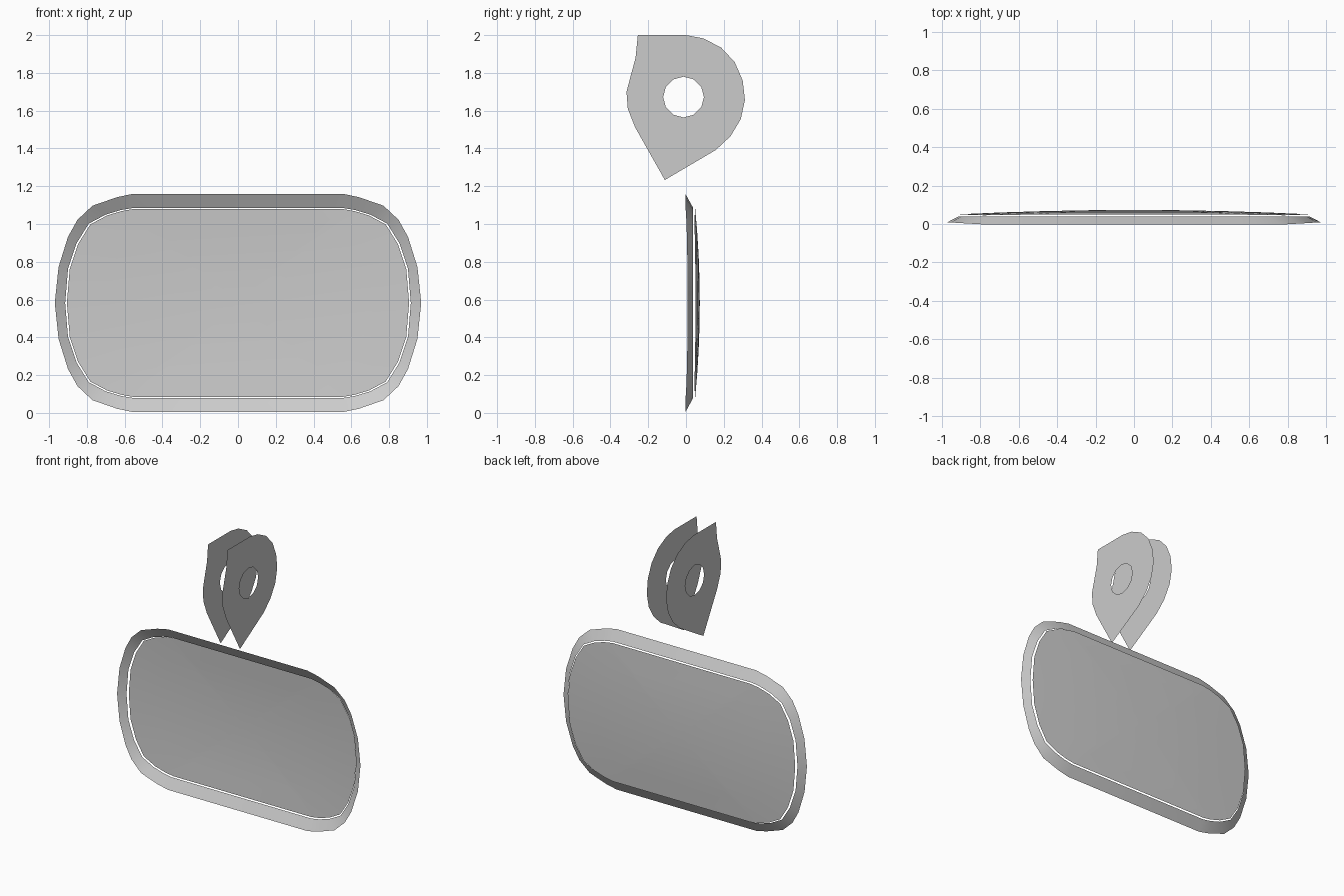
import bpy, bmesh, math

cube = bpy.data.objects.get("Cube")
if cube:
    bpy.data.objects.remove(cube)

grey = bpy.data.materials.new("light_grey")
grey.use_nodes = True
grey.diffuse_color = (0.6, 0.6, 0.6, 1)
grey.node_tree.nodes["Principled BSDF"].inputs["Base Color"].default_value = (0.6, 0.6, 0.6, 1)

MID_Z = 0.582


def finish(name, bm, smooth):
    bmesh.ops.recalc_face_normals(bm, faces=bm.faces)
    mesh = bpy.data.meshes.new(name)
    bm.to_mesh(mesh)
    bm.free()
    mesh.materials.append(grey)
    if smooth:
        mesh.shade_smooth()
    obj = bpy.data.objects.new(name, mesh)
    bpy.context.collection.objects.link(obj)
    return obj


def full_outline(quarter):
    """Mirror a quarter outline (side point first) into a closed loop."""
    upper = quarter + [(-x, z) for x, z in reversed(quarter)]
    return upper + [(x, -z) for x, z in reversed(upper[1:-1])]


def add_ring(bm, outline, depth, scale=1.0):
    return [bm.verts.new((x * scale, depth(x * scale, z * scale), MID_Z + z * scale))
            for x, z in outline]


def bridge(bm, a, b):
    for i in range(len(a)):
        j = (i + 1) % len(a)
        bm.faces.new((a[i], a[j], b[j], b[i]))


outer = full_outline([(.97, 0), (.95, .19), (.9, .35), (.85, .44), (.77, .515), (.64, .56), (.555, .578)])
inner = full_outline([(.915, 0), (.9, .18), (.855, .315), (.79, .42), (.7, .468), (.62, .492), (.555, .503)])

# Bezel: sloping rim, its front lip swept back at both ends
bm = bmesh.new()
lip = add_ring(bm, outer, lambda x, z: 0.06 * max(0, abs(x) - 0.77) - 0.003)
back = add_ring(bm, inner, lambda x, z: 0.038)
bridge(bm, lip, back)
finish("bezel", bm, True)


# Panel: shallow dish behind the rim
def dish(x, z):
    return 0.073 - 0.022 * (x / 0.9) ** 2 - 0.016 * (z / 0.5) ** 2


bm = bmesh.new()
rings = [add_ring(bm, inner, dish, s) for s in (0.99, 0.75, 0.5, 0.25)]
for a, b in zip(rings, rings[1:]):
    bridge(bm, a, b)
centre = bm.verts.new((0, dish(0, 0), MID_Z))
last = rings[-1]
for i in range(len(last)):
    bm.faces.new((last[i], last[(i + 1) % len(last)], centre))
finish("panel", bm, True)

# Bracket plates: pair of thin pointed tabs with a round hole
tab = [(-.255, 2), (0, 2), (.09, 1.983), (.185, 1.935), (.258, 1.857), (.3, 1.76),
       (.312, 1.657), (.29, 1.555), (.236, 1.465), (.158, 1.392), (-.112, 1.233),
       (-.27, 1.513), (-.308, 1.61), (-.315, 1.7), (-.293, 1.783), (-.267, 1.88)]
hole = [(-.013 + .108 * math.cos(k * math.pi / 6), 1.672 + .108 * math.sin(k * math.pi / 6))
        for k in range(12)]
for name, x in (("right_bracket_plate", -0.06), ("left_bracket_plate", 0.094)):
    bm = bmesh.new()
    edges = []
    for loop in (tab, hole):
        verts = [bm.verts.new((x, y, z)) for y, z in loop]
        edges += [bm.edges.new((verts[i - 1], verts[i])) for i in range(len(verts))]
    bmesh.ops.triangle_fill(bm, use_beauty=True, use_dissolve=False, edges=edges, normal=(1, 0, 0))
    finish(name, bm, False)
